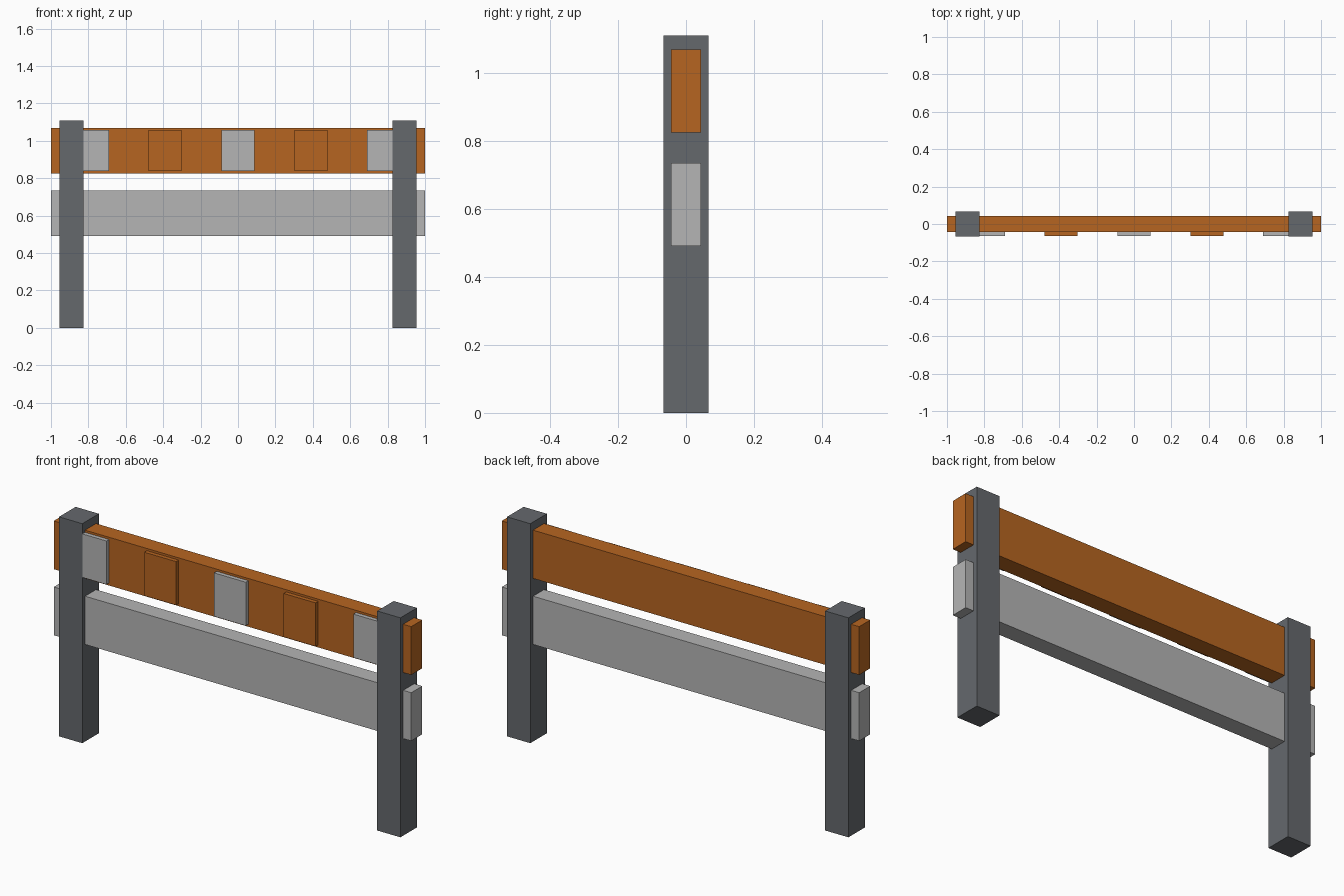
import bpy

cube = bpy.data.objects.get("Cube")
if cube:
    bpy.data.objects.remove(cube, do_unlink=True)


def material(name, rgb):
    mat = bpy.data.materials.new(name)
    mat.use_nodes = True
    colour = (*rgb, 1.0)
    mat.diffuse_color = colour
    mat.node_tree.nodes["Principled BSDF"].inputs["Base Color"].default_value = colour
    return mat


def box(name, size, centre, mat):
    bpy.ops.mesh.primitive_cube_add(size=1, location=centre)
    obj = bpy.context.object
    obj.name = name
    obj.scale = size
    bpy.ops.object.transform_apply(location=False, rotation=False, scale=True)
    obj.data.materials.append(mat)
    return obj


orange = material("orange paint", (0.47, 0.13, 0.015))
light_grey = material("light grey paint", (0.46, 0.46, 0.46))
dark_grey = material("dark grey post", (0.13, 0.14, 0.152))

# Upright posts
for side, x in (("left", 0.89), ("right", -0.89)):
    box(side + "_post", (0.13, 0.132, 1.11), (x, 0, 0.555), dark_grey)

# Long boards running through the posts
box("upper_board", (2, 0.088, 0.244), (0, 0, 0.947), orange)
box("lower_board", (2, 0.088, 0.244), (0, 0, 0.613), light_grey)

# Raised panels on the front, alternating in colour
for i in range(5):
    mat = orange if i % 2 else light_grey
    box(f"front_panel_{i + 1}", (0.178, 0.025, 0.22),
        ((i - 2) * 0.39, -0.0525, 0.948), mat)
